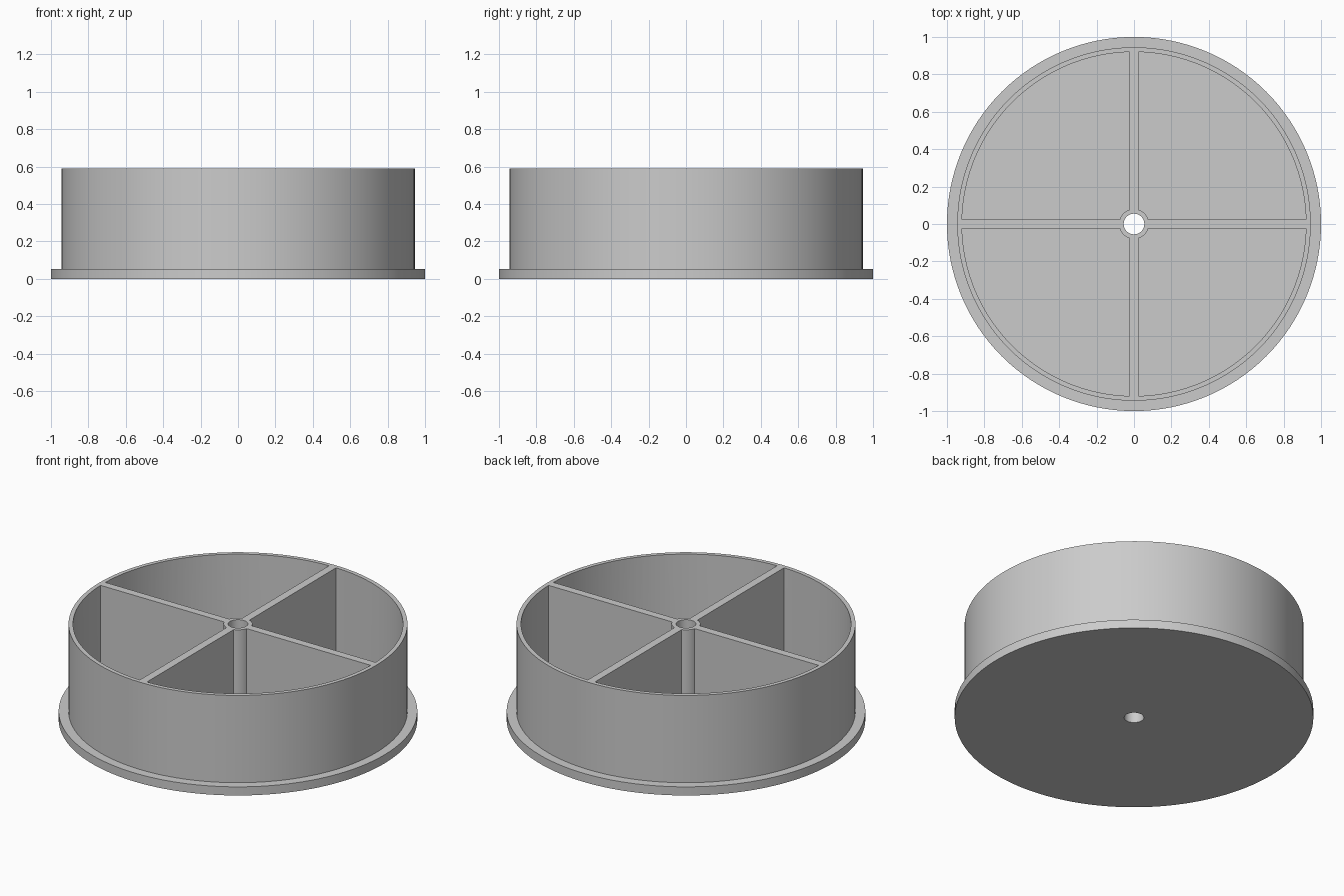
import bpy, bmesh
from math import asin, cos, sin, pi, radians

cube = bpy.data.objects.get("Cube")
if cube:
    bpy.data.objects.remove(cube, do_unlink=True)

SEGMENTS = 128
FLANGE_R, WALL_R, POCKET_R = 1.0, 0.945, 0.92
HUB_R, BORE_R, HALF_RIB = 0.08, 0.055, 0.024
FLOOR_Z, TOP_Z = 0.053, 0.59

grey = bpy.data.materials.new("plain grey")
grey.use_nodes = True
grey.diffuse_color = (0.6, 0.6, 0.6, 1)
grey.node_tree.nodes["Principled BSDF"].inputs["Base Color"].default_value = (0.6, 0.6, 0.6, 1)


def make_object(name, bm):
    bmesh.ops.recalc_face_normals(bm, faces=bm.faces)
    mesh = bpy.data.meshes.new(name)
    bm.to_mesh(mesh)
    bm.free()
    mesh.materials.append(grey)
    obj = bpy.data.objects.new(name, mesh)
    bpy.context.collection.objects.link(obj)
    return obj


def lathe(name, profile):
    """Turn a closed (radius, height) profile about the z axis."""
    bm = bmesh.new()
    rings = []
    for i in range(SEGMENTS):
        a = 2 * pi * i / SEGMENTS
        rings.append([bm.verts.new((r * cos(a), r * sin(a), z)) for r, z in profile])
    for i, ring in enumerate(rings):
        after = rings[(i + 1) % SEGMENTS]
        for j in range(len(profile)):
            k = (j + 1) % len(profile)
            bm.faces.new((ring[j], after[j], after[k], ring[k]))
    return make_object(name, bm)


def arc(radius, steps, turn):
    """Points of a quarter arc, trimmed by half a rib at both ends."""
    trim = asin(HALF_RIB / radius)
    angles = [turn + trim + (pi / 2 - 2 * trim) * i / steps for i in range(steps + 1)]
    return [(radius * cos(a), radius * sin(a)) for a in angles]


# Four quarter pockets between the ribs, the hub and the outer wall
bm = bmesh.new()
for quarter in range(4):
    turn = quarter * pi / 2
    outline = arc(POCKET_R, SEGMENTS // 4, turn) + arc(HUB_R, 12, turn)[::-1]
    face = bm.faces.new([bm.verts.new((x, y, FLOOR_Z)) for x, y in outline])
    result = bmesh.ops.extrude_face_region(bm, geom=[face], use_keep_orig=True)
    raised = [v for v in result["geom"] if isinstance(v, bmesh.types.BMVert)]
    bmesh.ops.translate(bm, verts=raised, vec=(0, 0, TOP_Z))
pockets = make_object("pocket_cutter", bm)
pockets.hide_render = True

# Flanged drum with a central bore
drum = lathe("divided_drum", [(BORE_R, 0), (FLANGE_R, 0), (FLANGE_R, FLOOR_Z),
                              (WALL_R, FLOOR_Z), (WALL_R, TOP_Z), (BORE_R, TOP_Z)])
cut = drum.modifiers.new("pockets", "BOOLEAN")
cut.operation = "DIFFERENCE"
cut.solver = "EXACT"
cut.object = pockets

bpy.ops.object.select_all(action="DESELECT")
drum.select_set(True)
bpy.context.view_layer.objects.active = drum
bpy.ops.object.modifier_apply(modifier=cut.name)
bpy.data.objects.remove(pockets, do_unlink=True)
bpy.ops.object.shade_smooth_by_angle(angle=radians(30))
